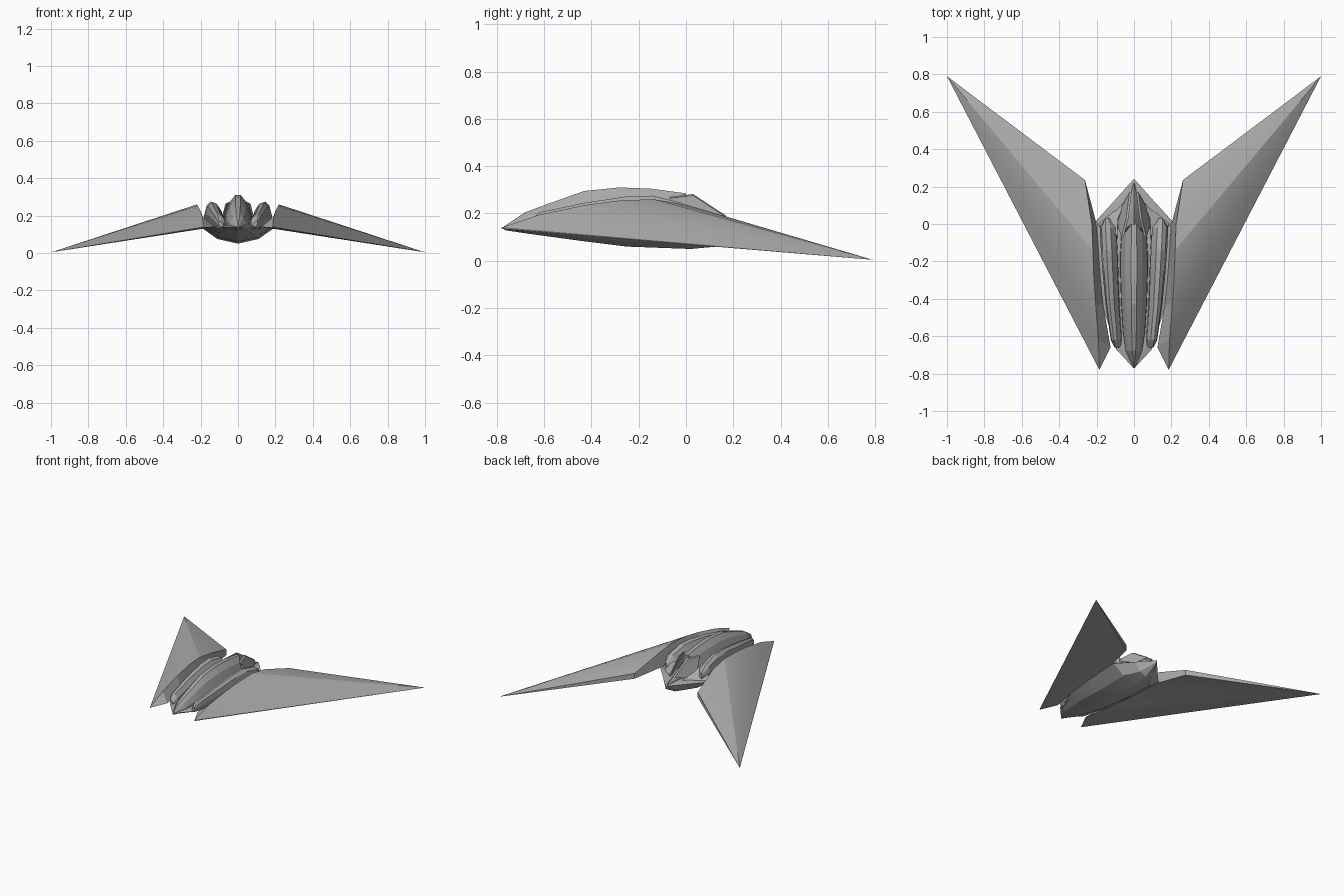
import bpy, math

cube = bpy.data.objects.get("Cube")
if cube:
    bpy.data.objects.remove(cube, do_unlink=True)

hull_grey = bpy.data.materials.new("hull grey")
hull_grey.use_nodes = True
GREY = (0.4, 0.4, 0.4, 1)
hull_grey.diffuse_color = GREY
hull_grey.node_tree.nodes["Principled BSDF"].inputs["Base Color"].default_value = GREY


def add_part(name, verts, faces, mirror=False):
    mesh = bpy.data.meshes.new(name)
    mesh.from_pydata(verts, [], faces)
    mesh.materials.append(hull_grey)
    obj = bpy.data.objects.new(name, mesh)
    bpy.context.collection.objects.link(obj)
    bpy.ops.object.select_all(action='DESELECT')
    obj.select_set(True)
    bpy.context.view_layer.objects.active = obj
    bpy.ops.object.mode_set(mode='EDIT')
    bpy.ops.mesh.select_all(action='SELECT')
    bpy.ops.mesh.remove_doubles(threshold=0.0005)
    bpy.ops.mesh.normals_make_consistent(inside=False)
    bpy.ops.object.mode_set(mode='OBJECT')
    bpy.ops.object.shade_smooth_by_angle(angle=math.radians(12))
    if mirror:
        obj.modifiers.new("Mirror", 'MIRROR')
    return obj


def loft(name, rings, mirror=False):
    """Skin closed rings of equal length and cap both ends."""
    n = len(rings[0])
    verts = [p for ring in rings for p in ring]
    faces = [(r * n + i, r * n + (i + 1) % n, (r + 1) * n + (i + 1) % n, (r + 1) * n + i)
             for r in range(len(rings) - 1) for i in range(n)]
    faces += [tuple(range(n)), tuple(range((len(rings) - 1) * n, len(rings) * n))]
    return add_part(name, verts, faces, mirror)


# Swept wings: arched root ridge fanned out to a sharp tip
ridge = [(0.185, -0.78, 0.14), (0.19, -0.62, 0.195), (0.205, -0.43, 0.235), (0.215, -0.28, 0.255),
         (0.22, -0.14, 0.26), (0.225, 0, 0.237), (0.262, 0.235, 0.165)]
floor = [(0.185, -0.78, 0.135), (0.125, -0.66, 0.14), (0.165, -0.43, 0.14), (0.18, -0.28, 0.14),
         (0.19, -0.14, 0.14), (0.2, 0, 0.14), (0.262, 0.235, 0.125)]
tip = (1, 0.79, 0.004)
k = len(ridge)
wing_faces = [(i, i + 1, 2 * k) for i in range(k - 1)]
wing_faces += [(k + i + 1, k + i, 2 * k) for i in range(k - 1)]
wing_faces += [(i, k + i, k + i + 1, i + 1) for i in range(k - 1)]
wing_faces += [(k - 1, 2 * k - 1, 2 * k), (0, 2 * k, k)]
add_part("wing", ridge + floor + [tip], wing_faces, True)

# Lower hull: y, half width, deck height, keel height
hull = [(-0.77, 0.003, 0.14, 0.13), (-0.67, 0.095, 0.15, 0.115), (-0.45, 0.165, 0.155, 0.085),
        (-0.25, 0.185, 0.155, 0.06), (0.02, 0.2, 0.15, 0.05), (0.13, 0.1, 0.15, 0.06),
        (0.24, 0.002, 0.14, 0.12)]
loft("lower_hull", [[(s * w, y, z) for s, z in (
    (-1, 0.14), (-0.6, top), (0.6, top), (1, 0.14), (0.55, keel + (0.14 - keel) * 0.28),
    (0, keel), (-0.55, keel + (0.14 - keel) * 0.28))] for y, w, top, keel in hull])

# Central spine: y, half width, crest height
spine = [(-0.77, 0.004, 0.145), (-0.68, 0.045, 0.205), (-0.58, 0.06, 0.242), (-0.43, 0.07, 0.295),
         (-0.28, 0.075, 0.31), (-0.15, 0.075, 0.305), (-0.04, 0.068, 0.285)]
section = [(-1, 0), (-0.95, 0.4), (-0.62, 0.78), (-0.2, 1), (0.2, 1), (0.62, 0.78), (0.95, 0.4), (1, 0)]
loft("spine", [[(u * w, y + 0.04 * (abs(u) < 0.5) * (y > -0.1), 0.13 + v * (z - 0.13))
               for u, v in section] for y, w, z in spine])

# Side pods: y, centre x, half width, crest height
pods = [(-0.66, 0.1, 0.012, 0.17), (-0.62, 0.105, 0.028, 0.205), (-0.43, 0.125, 0.036, 0.245),
        (-0.25, 0.136, 0.042, 0.272), (-0.14, 0.142, 0.044, 0.275), (-0.02, 0.148, 0.044, 0.245),
        (0.03, 0.15, 0.012, 0.2)]
loft("side_pod", [[(x + u * w - 0.02 * (1 - v), y, 0.13 + v * (z - 0.13)) for u, v in (
    (-0.8, 0), (-1, 0.65), (-0.5, 0.94), (0.1, 1), (0.65, 0.86), (1, 0.55), (0.8, 0))]
    for y, x, w, z in pods], True)

# Tail spike behind the spine: y, half width, crest height
spike = [(-0.06, 0.05, 0.262), (0.04, 0.045, 0.24), (0.12, 0.028, 0.2), (0.22, 0.003, 0.145)]
loft("tail_spike", [[(-w, y, 0.13), (-w * 0.8, y, 0.1 + z / 3), (0, y, z), (w * 0.8, y, 0.1 + z / 3),
                     (w, y, 0.13)] for y, w, z in spike])

# Slanted petals flanking the spike
petal = [(0.055, -0.07, 0.27), (0.03, 0.03, 0.282), (0.012, 0.17, 0.19), (0.05, 0.1, 0.17),
         (0.078, 0, 0.18)]
loft("tail_petal", [petal, [(x + 0.012, y, z - 0.006) for x, y, z in petal]], True)

# Rear braces between the pods and the tail
brace = [(0.09, -0.06, 0.22), (0.085, 0.03, 0.19), (0.05, 0.12, 0.15), (0.1, 0.08, 0.14), (0.19, 0, 0.14),
         (0.17, -0.02, 0.2)]
loft("rear_brace", [brace, [(x, y - 0.03, 0.13) for x, y, z in brace]], True)
